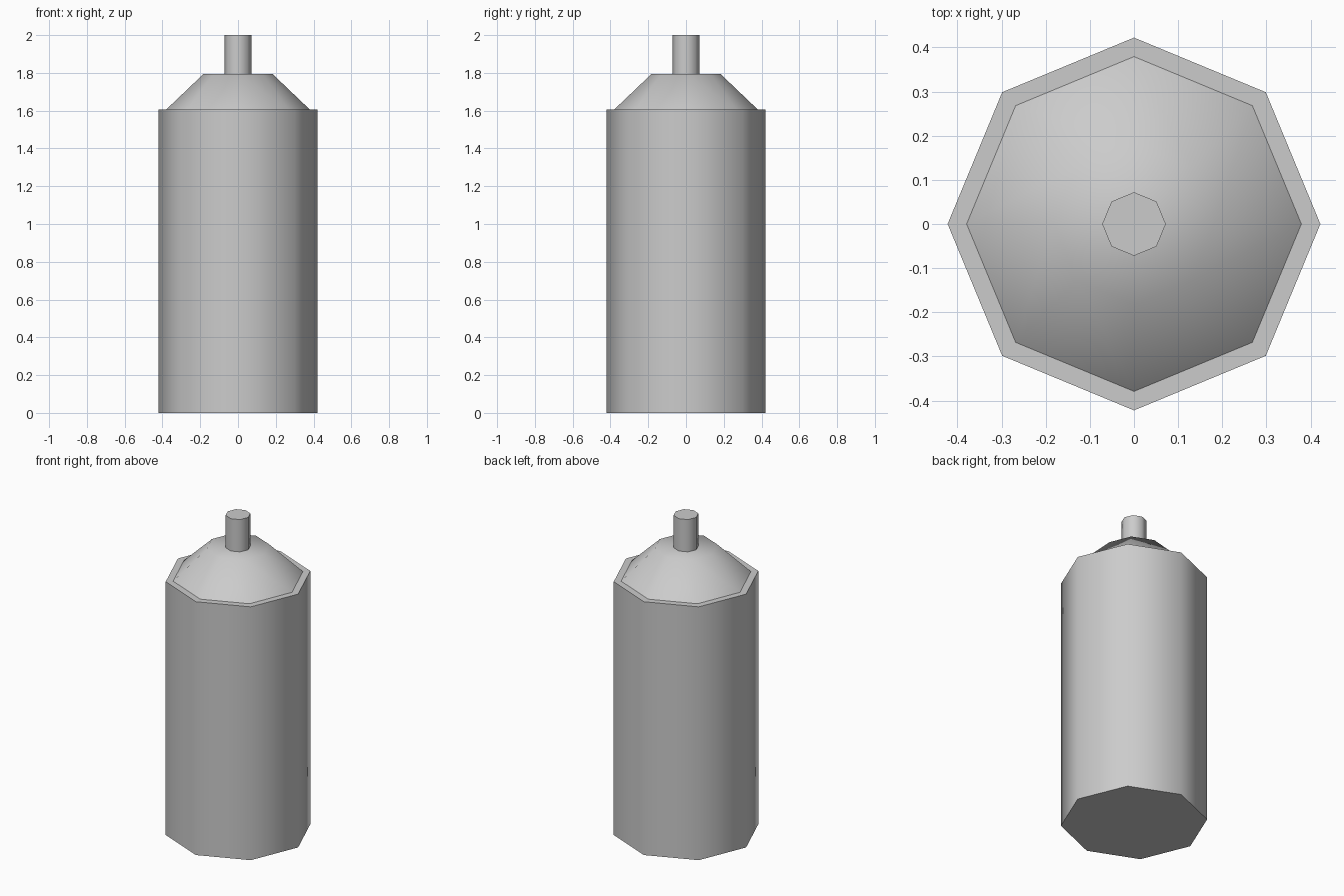
import bpy, math

if "Cube" in bpy.data.objects:
    bpy.data.objects.remove(bpy.data.objects["Cube"])

SIDES = 8


def frustum(name, r_bottom, r_top, z0, z1):
    """Eight-sided smooth-shaded tapered cylinder with a vertex on the x axis."""
    bpy.ops.mesh.primitive_cone_add(
        vertices=SIDES, radius1=r_bottom, radius2=r_top, depth=z1 - z0,
        location=(0, 0, (z0 + z1) / 2))
    obj = bpy.context.object
    obj.name = name
    # side walls blend round, cap rims stay sharp
    bpy.ops.object.shade_smooth_by_angle(angle=math.radians(46))
    return obj


# main can, sloped shoulder, spray nozzle
frustum("can_body", 0.422, 0.422, 0.0, 1.607)
frustum("shoulder", 0.379, 0.182, 1.607, 1.795)
frustum("nozzle", 0.072, 0.072, 1.795, 2.0)
